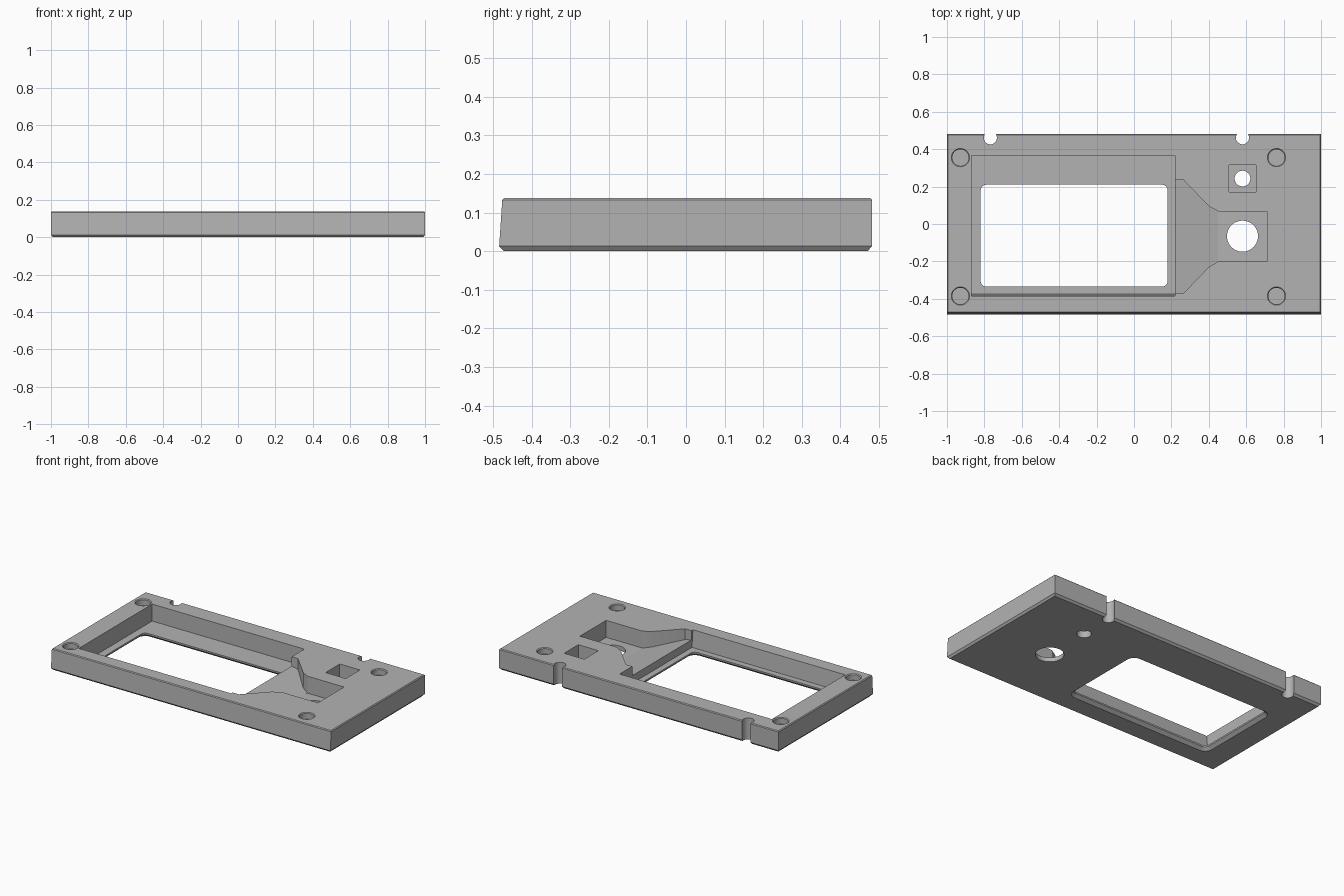
import bpy, bmesh, math
from mathutils import Vector

if "Cube" in bpy.data.objects:
    bpy.data.objects.remove(bpy.data.objects["Cube"], do_unlink=True)

grey = bpy.data.materials.new("plain grey")
grey.use_nodes = True
COLOR = (0.45, 0.45, 0.45, 1)
grey.diffuse_color = COLOR
grey.node_tree.nodes["Principled BSDF"].inputs["Base Color"].default_value = COLOR

TOP = 0.138     # top of the plate
FLOOR = 0.028   # floor of the deep pockets
OVER = 0.3      # cutters reach above the plate


def loft(name, layers, ramp=None):
    """Solid through stacked outlines; layers = [(z, outline), ...]."""
    bm = bmesh.new()
    rings = [[bm.verts.new((x, y, z)) for x, y in pts] for z, pts in layers]
    n = len(rings[0])
    for low, high in zip(rings, rings[1:]):
        for i in range(n):
            j = (i + 1) % n
            bm.faces.new((low[i], low[j], high[j], high[i]))
    bm.faces.new(rings[0][::-1])
    bm.faces.new(rings[-1])
    if ramp:
        point, normal = ramp
        geom = bm.verts[:] + bm.edges[:] + bm.faces[:]
        bmesh.ops.bisect_plane(bm, geom=geom, plane_co=point, plane_no=normal, clear_inner=True)
        bmesh.ops.holes_fill(bm, edges=[e for e in bm.edges if e.is_boundary])
    bmesh.ops.recalc_face_normals(bm, faces=bm.faces)
    mesh = bpy.data.meshes.new(name)
    bm.to_mesh(mesh)
    bm.free()
    mesh.materials.append(grey)
    obj = bpy.data.objects.new(name, mesh)
    bpy.context.collection.objects.link(obj)
    return obj


def rect(x0, x1, y0, y1):
    return [(x0, y0), (x1, y0), (x1, y1), (x0, y1)]


def circle(x, y, r, n=40):
    return [(x + r * math.cos(2 * math.pi * i / n), y + r * math.sin(2 * math.pi * i / n)) for i in range(n)]


def rounded(x0, x1, y0, y1, r, steps=6):
    pts = []
    corners = [(x1 - r, y1 - r), (x0 + r, y1 - r), (x0 + r, y0 + r), (x1 - r, y0 + r)]
    for q, (cx, cy) in enumerate(corners):
        for k in range(steps + 1):
            a = math.pi / 2 * (q + k / steps)
            pts.append((cx + r * math.cos(a), cy + r * math.sin(a)))
    return pts


# Plate with chamfered bottom, leaning front face and softened top edge
plate = loft("cover_plate", [
    (0, rect(-0.99, 0.99, -0.472, 0.47)),
    (0.013, rect(-1, 1, -0.484, 0.482)),
    (TOP - 0.005, rect(-1, 1, -0.476, 0.482)),
    (TOP, rect(-0.995, 0.995, -0.471, 0.477)),
])


def cut(layers, ramp=None):
    tool = loft("cutter", layers, ramp)
    tool.hide_render = True
    mod = plate.modifiers.new("cut", "BOOLEAN")
    mod.operation, mod.solver, mod.object = "DIFFERENCE", "EXACT", tool
    bpy.context.view_layer.objects.active = plate
    bpy.ops.object.modifier_apply(modifier=mod.name)
    bpy.data.objects.remove(tool, do_unlink=True)


# Screen pocket with a slightly leaning front wall
cut([(FLOOR, rect(-0.87, 0.22, -0.375, 0.365)),
     (TOP, rect(-0.87, 0.22, -0.385, 0.365)),
     (OVER, rect(-0.87, 0.22, -0.385, 0.365))])

# Screen window, flared towards the underside
inner = rounded(-0.82, 0.18, -0.335, 0.21, 0.03)
outer = rounded(-0.84, 0.20, -0.355, 0.23, 0.05)
cut([(-0.1, outer), (0, outer), (0.018, inner), (0.1, inner)])

# Tapering channel with a sloped floor, leading to the square socket
channel = [(0.20, -0.37), (0.265, -0.37), (0.40, -0.23), (0.45, -0.2),
           (0.45, 0.068), (0.40, 0.095), (0.265, 0.235), (0.20, 0.235)]
slope = Vector((0.05, 0, 0.23)).normalized()
cut([(-0.1, channel), (OVER, channel)], ramp=((0.45, 0, FLOOR), slope))
socket = rect(0.449, 0.712, -0.2, 0.068)
cut([(FLOOR, socket), (OVER, socket)])

# Small square socket
small = rect(0.508, 0.652, 0.17, 0.315)
cut([(0.045, small), (OVER, small)])

# Round through holes
for x, y, r in [(0.58, -0.065, 0.083), (0.58, 0.243, 0.042)]:
    cut([(-0.1, circle(x, y, r)), (0.1, circle(x, y, r))])

# Blind corner recesses with a chamfered rim
for x in (-0.928, 0.762):
    for y in (-0.385, 0.355):
        wide, narrow = circle(x, y, 0.049), circle(x, y, 0.044)
        cut([(TOP - 0.04, narrow), (TOP - 0.005, narrow), (TOP, wide), (OVER, wide)])

# Keyhole notches along the back edge
for x in (-0.768, 0.58):
    ring = circle(x, 0.461, 0.035)
    slot = rect(x - 0.03, x + 0.03, 0.461, 0.6)
    cut([(-0.1, ring), (OVER, ring)])
    cut([(-0.1, slot), (OVER, slot)])

# Smooth round walls, keep hard edges
bpy.ops.object.select_all(action="DESELECT")
plate.select_set(True)
bpy.context.view_layer.objects.active = plate
bpy.ops.object.shade_smooth_by_angle(angle=math.radians(20))
